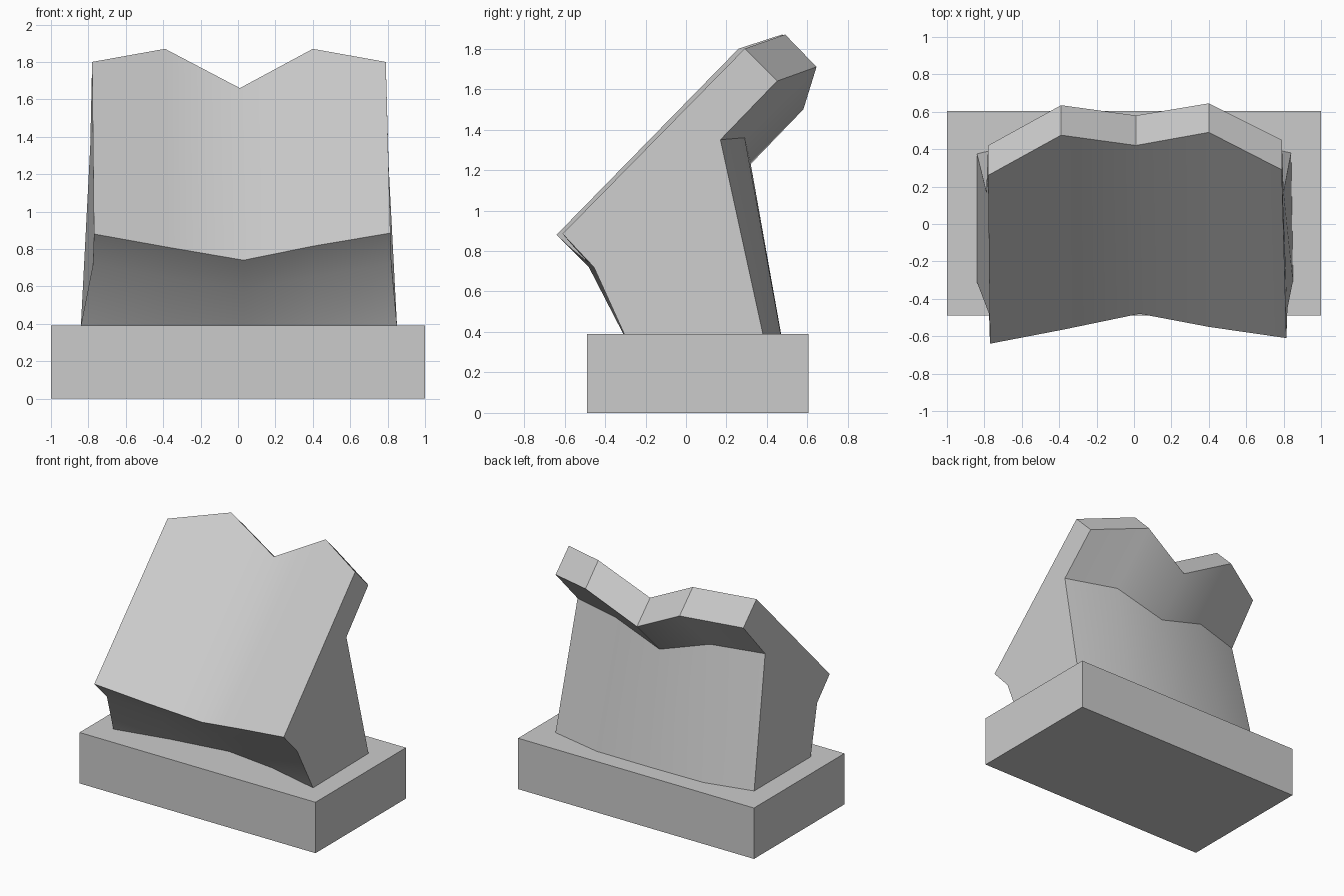
import bpy, bmesh, math

if "Cube" in bpy.data.objects:
    bpy.data.objects.remove(bpy.data.objects["Cube"])


def make_object(name, bm):
    bmesh.ops.recalc_face_normals(bm, faces=bm.faces)
    mesh = bpy.data.meshes.new(name)
    bm.to_mesh(mesh)
    bm.free()
    ob = bpy.data.objects.new(name, mesh)
    bpy.context.collection.objects.link(ob)
    return ob


# Plinth block
bm = bmesh.new()
bmesh.ops.create_cube(bm, size=1)
for v in bm.verts:
    v.co = (v.co.x * 2, v.co.y * 1.095 + 0.0575, v.co.z * 0.39 + 0.195)
make_object("plinth", bm)

# Slanted body: side profiles lofted from left to right.
# Each profile (x, y, z): front foot, front bend, nose, top front, top back, rear notch, rear foot
profiles = [
    [(-.84, -.31, .39), (-.775, -.48, .72), (-.77, -.64, .88), (-.78, .26, 1.80),
     (-.78, .42, 1.64), (-.79, .17, 1.35), (-.84, .375, .39)],
    [(-.42, -.22, .39), (-.39, -.395, .65), (-.38, -.565, .81), (-.39, .475, 1.87),
     (-.39, .635, 1.71), (-.40, .28, 1.36), (-.47, .463, .39)],
    [(.03, -.15, .39), (.03, -.31, .58), (.03, -.48, .74), (.01, .42, 1.66),
     (.01, .58, 1.50), (.00, .32, 1.23), (-.01, .47, .39)],
    [(.43, -.20, .39), (.41, -.38, .655), (.40, -.55, .815), (.40, .49, 1.87),
     (.40, .645, 1.71), (.40, .29, 1.36), (.43, .468, .39)],
    [(.85, -.305, .39), (.82, -.455, .72), (.815, -.61, .885), (.79, .29, 1.80),
     (.79, .45, 1.64), (.80, .17, 1.35), (.84, .38, .39)],
]
bm = bmesh.new()
rings = [[bm.verts.new(p) for p in prof] for prof in profiles]
n = len(rings[0])
for a, b in zip(rings, rings[1:]):
    for i in range(n):
        j = (i + 1) % n
        bm.faces.new((a[i], a[j], b[j], b[i]))
bm.faces.new(rings[0])
bm.faces.new(list(reversed(rings[-1])))
body = make_object("slanted_body", bm)

# Soft curve across the faces, crisp outline edges
bpy.context.view_layer.objects.active = body
body.select_set(True)
bpy.ops.object.shade_smooth_by_angle(angle=math.radians(51))
